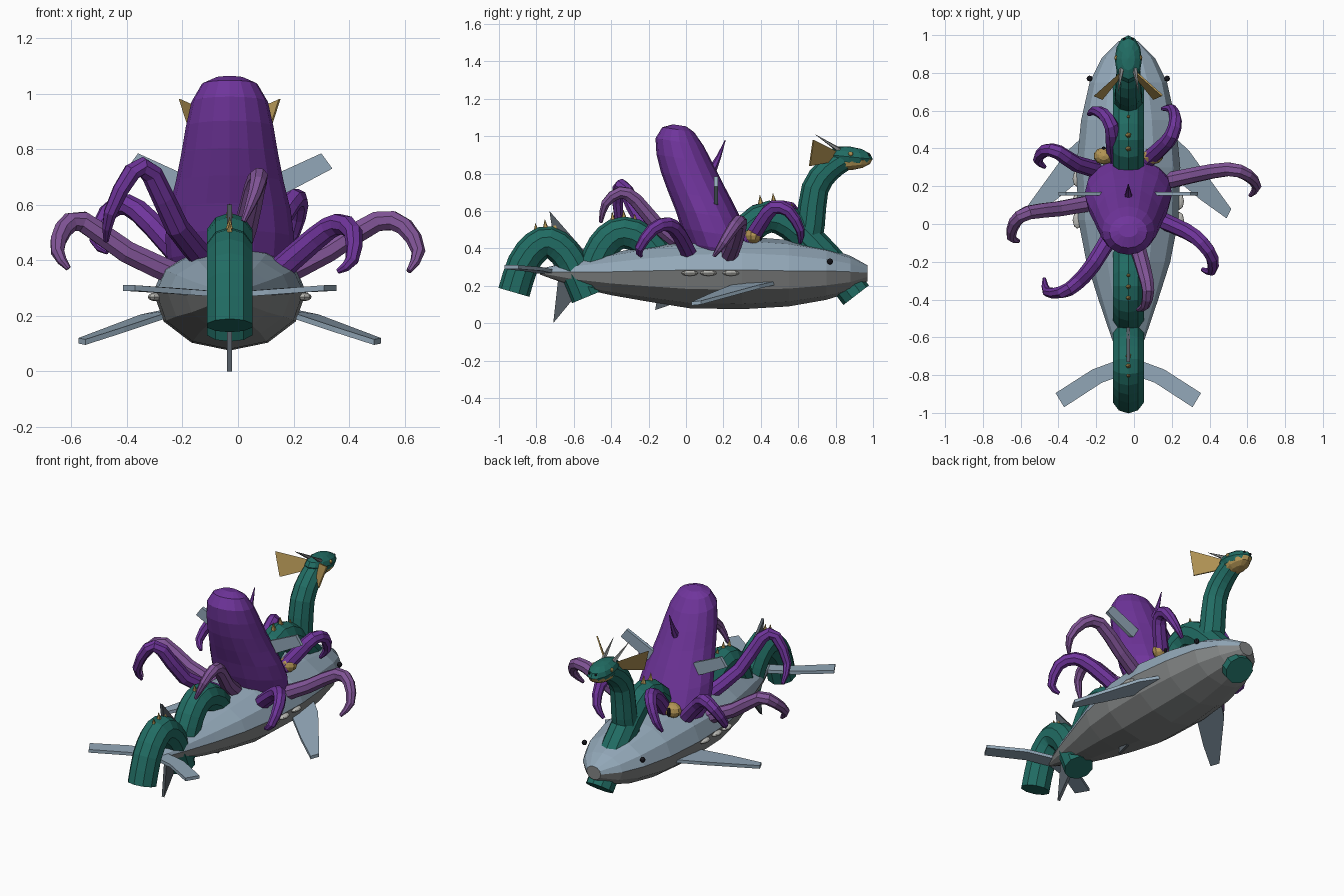
import bpy
from math import sin, cos, pi
from mathutils import Vector as V

if "Cube" in bpy.data.objects:
    bpy.data.objects.remove(bpy.data.objects["Cube"])

CX = -0.03  # mirror plane of the creatures


def mat(name, r, g, b):
    m = bpy.data.materials.new(name)
    m.diffuse_color = (r, g, b, 1)
    m.use_nodes = True
    m.node_tree.nodes["Principled BSDF"].inputs["Base Color"].default_value = m.diffuse_color
    return m


BLUE = mat("blue_grey", .29, .39, .48)
BELLY = mat("belly_grey", .23, .24, .24)
DARK = mat("dark_fin", .09, .11, .13)
PURPLE = mat("purple", .16, .035, .33)
MAUVE = mat("mauve", .22, .09, .31)
GREEN = mat("green", .015, .15, .125)
GOLD = mat("gold", .45, .3, .09)
BLACK = mat("black", .01, .01, .015)
WHITE = mat("shell", .5, .5, .47)


def make(name, verts, faces, *mats):
    me = bpy.data.meshes.new(name)
    me.from_pydata([tuple(v) for v in verts], [], faces)
    ob = bpy.data.objects.new(name, me)
    bpy.context.collection.objects.link(ob)
    for m in mats:
        me.materials.append(m)
    bpy.ops.object.select_all(action='DESELECT')
    bpy.context.view_layer.objects.active = ob
    bpy.ops.object.mode_set(mode='EDIT')
    bpy.ops.mesh.select_all(action='SELECT')
    bpy.ops.mesh.normals_make_consistent(inside=False)
    bpy.ops.object.mode_set(mode='OBJECT')
    return ob


def loft(name, rings, *mats):
    n, k = len(rings[0]), len(rings)
    faces = [(i*n+j, i*n+(j+1) % n, (i+1)*n+(j+1) % n, (i+1)*n+j)
             for i in range(k-1) for j in range(n)]
    faces += [tuple(range(n)), tuple(range((k-1)*n, k*n))]
    return make(name, [p for r in rings for p in r], faces, *mats)


def plate(name, pts, thick, m):
    t = V(thick)/2
    return loft(name, [[V(p)-t for p in pts], [V(p)+t for p in pts]], m)


def smooth_path(p, steps):
    p = [V(a) for a in p]
    q = [2*p[0]-p[1]] + p + [2*p[-1]-p[-2]]
    out = []
    for i in range(1, len(q)-2):
        a, b, c, d = q[i-1:i+3]
        for s in range(steps):
            t = s/steps
            out.append((2*b+(c-a)*t+(2*a-5*b+4*c-d)*t*t+(3*b-a-3*c+d)*t**3)/2)
    return out + [p[-1]]


def tube(name, pts, radius, n, m, steps=2):
    p = smooth_path(pts, steps)
    up, rings = V((1, 0, 0)), []
    if abs((p[1]-p[0]).normalized().x) > .8:
        up = V((0, 1, 0))
    for i, c in enumerate(p):
        t = (p[min(i+1, len(p)-1)]-p[max(i-1, 0)]).normalized()
        up = (up-t*up.dot(t)).normalized()
        s = t.cross(up)
        r = radius(i/(len(p)-1))
        rings.append([c+r*(up*cos(2*pi*(j+.5)/n)+s*sin(2*pi*(j+.5)/n)) for j in range(n)])
    return loft(name, rings, m)


def ball(name, loc, scale, m, seg=10, rot=0):
    bpy.ops.mesh.primitive_uv_sphere_add(segments=seg, ring_count=6, location=loc, rotation=(rot, 0, 0))
    ob = bpy.context.object
    ob.name, ob.scale = name, scale
    ob.data.materials.append(m)
    return ob


def spike(name, a, b, r, m):
    return tube(name, [a, b], lambda t: r*(1-.95*t), 5, m, 1)


# shark hull: y, half width, top z, bottom z, seam z
hull = [(-.78, .02, .29, .26, .275), (-.6, .09, .335, .195, .275), (-.4, .158, .375, .15, .275),
        (-.2, .222, .415, .115, .28), (.02, .265, .445, .08, .285), (.3, .275, .465, .075, .285),
        (.55, .25, .445, .09, .28), (.75, .205, .405, .125, .28), (.88, .14, .36, .165, .275),
        (.97, .05, .31, .225, .27)]
body = loft("shark_body", [[(CX+w*cos(a), y, s+(t-s if sin(a) > 0 else s-b)*sin(a))
            for a in [2*pi*j/12 for j in range(12)]] for y, w, t, b, s in hull], BLUE, BELLY)
for f in body.data.polygons:
    f.material_index = int(f.center.z < .278)

# mirrored shark parts, octopus eyes and serpent head ornaments
for s, side in ((1, "right"), (-1, "left")):
    def X(*pts):
        return [(CX+s*x, y, z) for x, y, z in pts]
    plate("pectoral_fin_"+side, X((.2, .5, .22), (.32, .39, .195), (.545, .08, .11),
          (.52, .03, .105), (.38, .13, .15), (.2, .28, .21)), (0, 0, .02), BLUE)
    plate("tail_fin_"+side, X((0, -.7, .275), (.19, -.77, .29), (.385, -.895, .3),
          (.34, -.97, .3), (.14, -.84, .285), (0, -.79, .275)), (0, 0, .02), BLUE)
    plate("side_blade_"+side, X((.1, .16, .68), (.33, .16, .785), (.37, .16, .73), (.2, .16, .64),
          (.1, .16, .61)), (0, .02, 0), BLUE)
    ball("shark_eye_"+side, X((.205, .77, .33))[0], (.016,)*3, BLACK, 8)
    for y in (.02, .12, .24):
        ball("shell_"+side, X((.27, y, .268))[0], (.025, .045, .015), WHITE, 8)
    ball("octopus_eye_"+side, X((.13, .36, .47))[0], (.055, .045, .045), GOLD)
    ball("octopus_pupil_"+side, X((.13, .4, .47))[0], (.012, .01, .03), BLACK, 8)
    plate("frill_"+side, X((.045, .80, .92), (.18, .68, .98), (.135, .66, .84), (.045, .77, .86)),
          (.006, .006, 0), GOLD)
    spike("horn_"+side, X((.035, .82, .925))[0], X((.055, .69, 1.01))[0], .014, BELLY)
    ball("serpent_eye_"+side, X((.064, .88, .905))[0], (.01, .014, .012), GOLD, 8)
    ball("nostril_"+side, X((.022, .98, .9))[0], (.007,)*3, BLACK, 6)

# vertical tail lobes and belly fin
plate("tail_upper_lobe", [(CX, -.73, .6), (CX, -.52, .36), (CX, -.55, .28), (CX, -.68, .26)], (.018, 0, 0), DARK)
plate("tail_lower_lobe", [(CX, -.71, 0), (CX, -.57, .17), (CX, -.53, .26), (CX, -.68, .27)], (.018, 0, 0), DARK)
plate("belly_fin", [(CX, -.165, .07), (CX, -.05, .11), (CX, -.15, .16)], (.016, 0, 0), DARK)

# octopus mantle: z, centre y, y radius, x radius
mantle = [(1.058, -.035, .035, .05), (1.035, -.042, .085, .1), (.97, -.035, .128, .138),
          (.88, -.008, .15, .158), (.78, .03, .163, .175), (.68, .075, .172, .195),
          (.58, .12, .177, .22), (.48, .16, .185, .232), (.40, .185, .175, .225), (.30, .2, .13, .17)]
loft("octopus_mantle", [[(CX+rx*cos(2*pi*j/16), y+ry*sin(2*pi*j/16), z-.15*ry*sin(2*pi*j/16))
     for j in range(16)] for z, y, ry, rx in mantle], PURPLE)
tube("siphon", [(CX, .14, .82), (CX, .175, .89), (CX, .21, .98)], lambda t: .024*(1-.9*t), 6, PURPLE)

# octopus tentacles
arms = [
    [(.06, .33, .42), (.15, .41, .55), (.2, .47, .62), (.22, .55, .6), (.2, .61, .5), (.15, .61, .43)],
    [(.14, .22, .34), (.32, .26, .43), (.5, .29, .54), (.6, .26, .52), (.65, .2, .43), (.615, .15, .36)],
    [(.12, .03, .34), (.28, -.04, .48), (.36, -.1, .53), (.415, -.18, .5), (.41, -.25, .4), (.36, -.24, .36)],
    [(-.01, -.02, .42), (.03, -.16, .53), (.06, -.27, .66), (.075, -.35, .7), (.06, -.43, .64), (.02, -.455, .54)],
    [(-.1, -.02, .38), (-.22, -.22, .52), (-.31, -.32, .71), (-.38, -.36, .72), (-.46, -.36, .57), (-.475, -.29, .47)],
    [(-.18, .12, .33), (-.4, .08, .43), (-.56, .06, .54), (-.63, .01, .51), (-.65, -.07, .43), (-.61, -.09, .37)],
    [(-.16, .28, .36), (-.31, .32, .53), (-.4, .38, .6), (-.47, .39, .57), (-.51, .34, .47), (-.47, .3, .43)],
    [(-.1, .33, .42), (-.11, .44, .56), (-.12, .52, .62), (-.16, .58, .59), (-.21, .6, .5), (-.24, .58, .44)]]
for i, pts in enumerate(arms):
    tube("tentacle_%d" % (i+1), pts, lambda t: .046-.016*t-.02*t**4, 8,
         MAUVE if i in (1, 3, 5) else PURPLE)

# sea serpent coils and neck, given as (y, z) paths
coils = {"tail_coil": [(-.92, .165), (-.87, .32), (-.8, .41), (-.73, .435), (-.65, .38), (-.59, .28), (-.53, .14)],
         "middle_coil": [(-.53, .2), (-.47, .36), (-.41, .45), (-.33, .485), (-.22, .44), (-.1, .3)],
         "front_coil": [(.26, .36), (.34, .51), (.45, .57), (.56, .53), (.68, .42), (.8, .29), (.91, .15)],
         "neck": [(.63, .36), (.665, .53), (.69, .72), (.76, .82), (.84, .875)]}
for name, p in coils.items():
    r = (lambda t: .082-.018*t) if name == "neck" else (lambda t: .086)
    tube("serpent_"+name, [(CX, y, z) for y, z in p], r, 10, GREEN)
for y, z in ((-.8, .48), (-.75, .5), (-.7, .5), (-.39, .54), (-.33, .55), (-.27, .53), (.4, .63), (.47, .64), (.57, .59)):
    spike("back_spine", (CX, y, z), (CX, y-.005, z+.055), .018, GOLD)

# serpent head and jaw
ball("serpent_head", (CX, .872, .89), (.072, .127, .055), GREEN, 12, -.1)
ball("serpent_jaw", (CX, .885, .865), (.062, .112, .046), GOLD, 12, .1)
